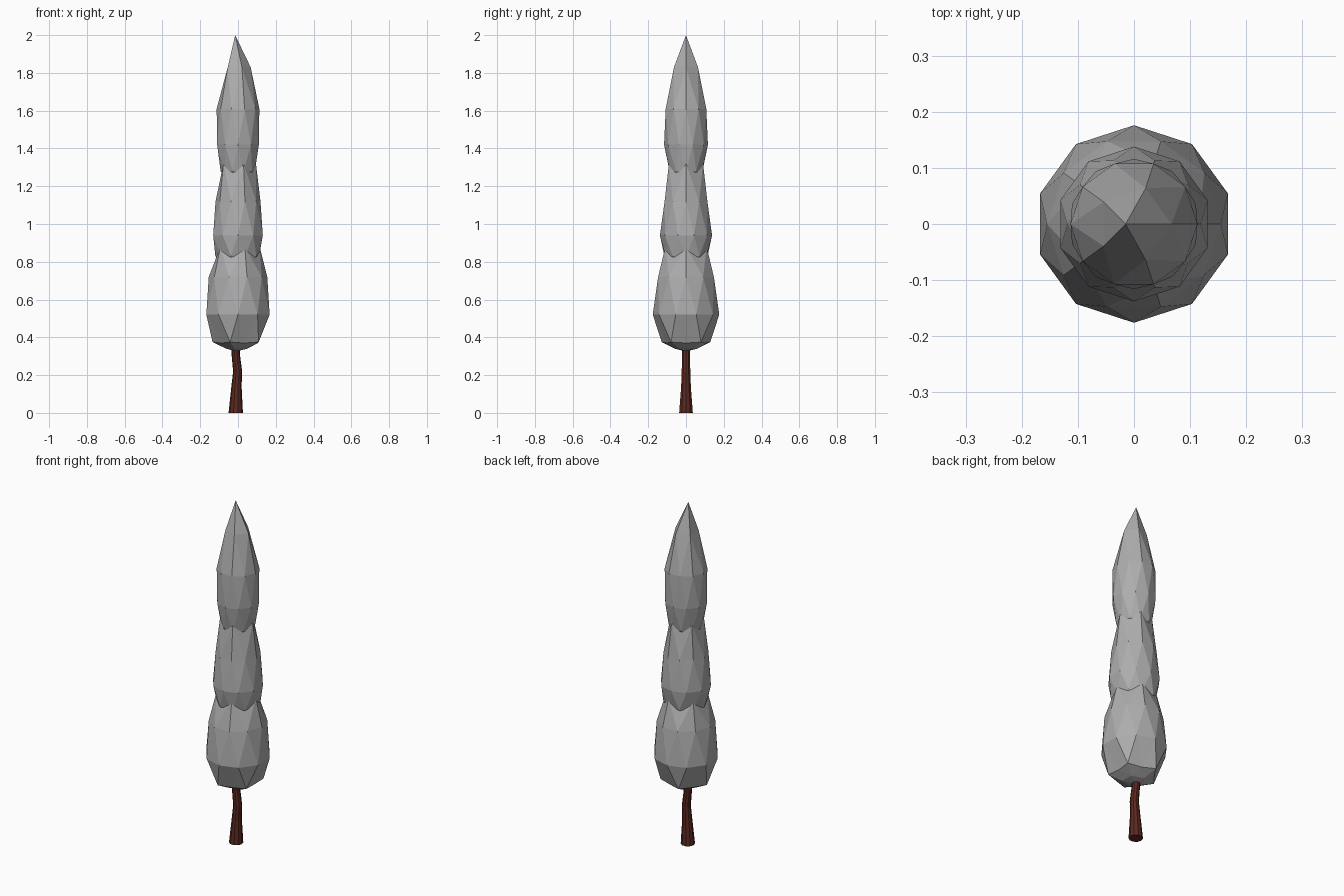
import bpy
import bmesh
import math
from mathutils import Vector

cube = bpy.data.objects.get("Cube")
if cube:
    bpy.data.objects.remove(cube, do_unlink=True)


def make_material(name, rgb):
    mat = bpy.data.materials.new(name)
    mat.use_nodes = True
    mat.diffuse_color = (*rgb, 1)
    mat.node_tree.nodes["Principled BSDF"].inputs["Base Color"].default_value = (*rgb, 1)
    return mat


def finish(bm, name, mat):
    bmesh.ops.recalc_face_normals(bm, faces=bm.faces)
    mesh = bpy.data.meshes.new(name)
    bm.to_mesh(mesh)
    bm.free()
    mesh.materials.append(mat)
    obj = bpy.data.objects.new(name, mesh)
    bpy.context.collection.objects.link(obj)
    return obj


# Heights of the vertex rings of a unit icosphere, from bottom to top
RINGS = (-1, -0.851, -0.526, -0.447, 0, 0.447, 0.526, 0.851, 1)


def foliage_tier(name, rings, tip_shift, mat):
    """Icosphere whose rings are moved to the given (height, radius) pairs."""
    bm = bmesh.new()
    bmesh.ops.create_icosphere(bm, subdivisions=2, radius=1)
    for v in bm.verts:
        level = min(range(len(RINGS)), key=lambda i: abs(RINGS[i] - v.co.z))
        height, radius = rings[level]
        flat = Vector((v.co.x, v.co.y, 0))
        if flat.length > 0.01:
            flat = flat.normalized() * radius
        else:
            flat = Vector((tip_shift, 0, 0))
        v.co = flat + Vector((0, 0, height))
    return finish(bm, name, mat)


def trunk(name, path, sides, mat):
    """Bent tapering tube through (x, z, radius) stations."""
    bm = bmesh.new()
    loops = []
    for x, z, r in path:
        angles = [math.tau * i / sides for i in range(sides)]
        loops.append([bm.verts.new((x + r * math.cos(a), r * math.sin(a), z)) for a in angles])
    for low, high in zip(loops, loops[1:]):
        for i in range(sides):
            j = (i + 1) % sides
            bm.faces.new((low[i], low[j], high[j], high[i]))
    bm.faces.new(loops[0][::-1])
    bm.faces.new(loops[-1])
    return finish(bm, name, mat)


foliage = make_material("foliage grey", (0.42, 0.42, 0.42))
bark = make_material("bark red brown", (0.11, 0.022, 0.014))

# Trunk
trunk("trunk", [(-0.012, 0, 0.038), (-0.008, 0.14, 0.027), (-0.002, 0.22, 0.024),
                (-0.012, 0.31, 0.022), (-0.012, 0.42, 0.022)], 10, bark)

# Three overlapping foliage tiers
foliage_tier("lower_foliage", [
    (0.325, 0), (0.34, 0.062), (0.37, 0.105), (0.375, 0.135), (0.52, 0.176),
    (0.72, 0.155), (0.72, 0.155), (0.88, 0.115), (1.05, 0)], -0.01, foliage)
foliage_tier("middle_foliage", [
    (0.72, 0), (0.75, 0.06), (0.82, 0.11), (0.83, 0.12), (0.94, 0.138),
    (1.12, 0.119), (1.12, 0.119), (1.32, 0.095), (1.55, 0)], -0.01, foliage)
foliage_tier("upper_foliage", [
    (1.2, 0), (1.22, 0.05), (1.27, 0.088), (1.28, 0.092), (1.42, 0.116),
    (1.61, 0.113), (1.61, 0.113), (1.83, 0.067), (2.0, 0)], -0.015, foliage)
